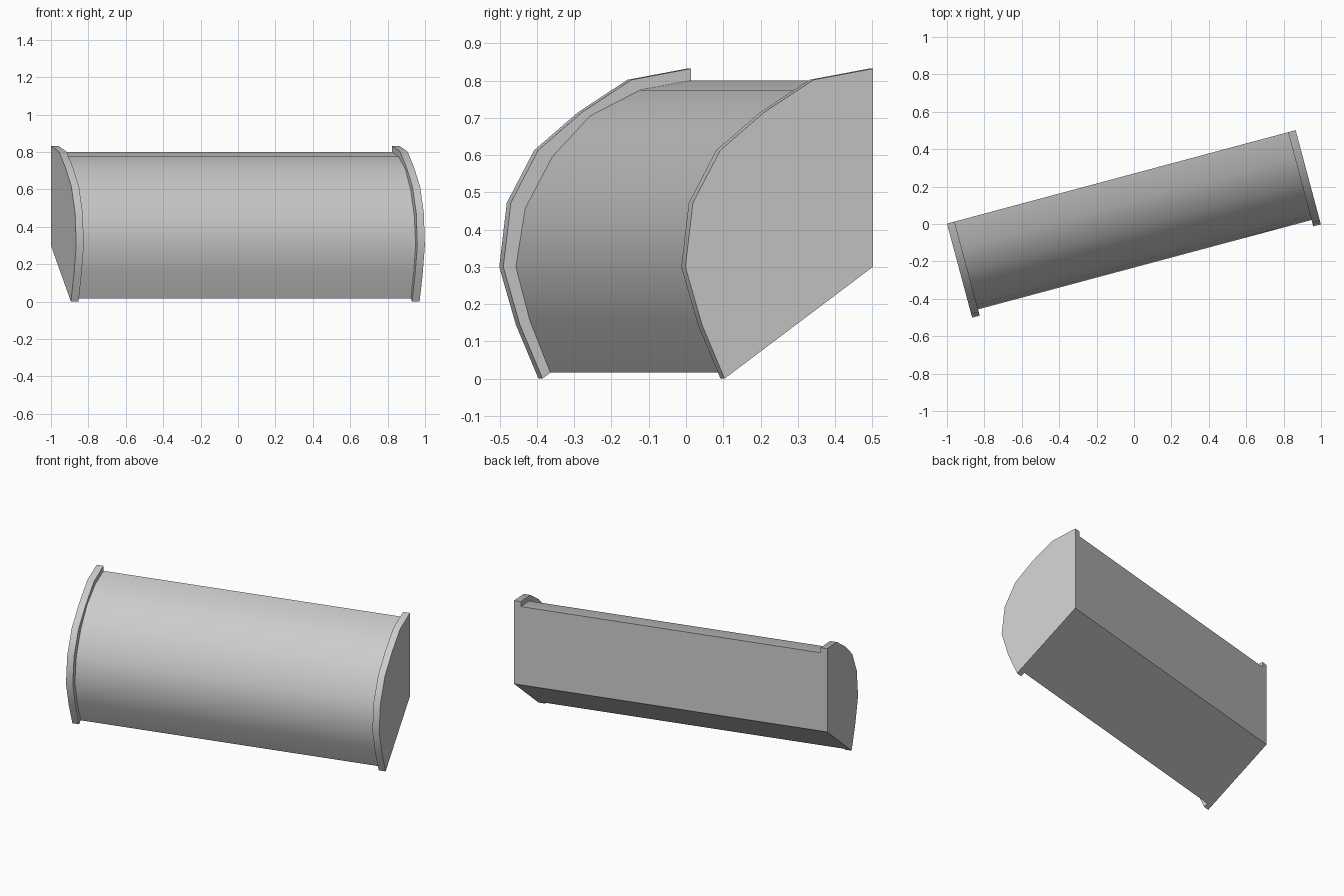
import bpy, bmesh, math
from mathutils import Matrix

cube = bpy.data.objects.get("Cube")
if cube:
    bpy.data.objects.remove(cube, do_unlink=True)

LENGTH, PLATE = 1.93, 0.042
PLACE = Matrix.Translation((-1, 0.002, 0)) @ Matrix.Rotation(math.radians(15), 4, 'Z')

grey = bpy.data.materials.new("light grey")
colour = (0.6, 0.6, 0.6, 1)
grey.use_nodes = True
grey.diffuse_color = colour
grey.node_tree.nodes["Principled BSDF"].inputs["Base Color"].default_value = colour


def extrude_section(name, section, start, end):
    """Solid from a (depth, height) section, swept along the length."""
    bm = bmesh.new()
    face = bm.faces.new([bm.verts.new((start, -d, z)) for d, z in section])
    swept = bmesh.ops.extrude_face_region(bm, geom=[face], use_keep_orig=True)
    moved = [v for v in swept["geom"] if isinstance(v, bmesh.types.BMVert)]
    bmesh.ops.translate(bm, vec=(end - start, 0, 0), verts=moved)
    bmesh.ops.recalc_face_normals(bm, faces=bm.faces)
    mesh = bpy.data.meshes.new(name)
    bm.to_mesh(mesh)
    bm.free()
    mesh.materials.append(grey)
    obj = bpy.data.objects.new(name, mesh)
    obj.matrix_world = PLACE
    bpy.context.collection.objects.link(obj)
    bpy.ops.object.select_all(action='DESELECT')
    obj.select_set(True)
    bpy.context.view_layer.objects.active = obj
    bpy.ops.object.shade_smooth_by_angle(angle=math.radians(35))


# Sections: upright back, sloping underside, curved front
back_foot = (0, 0.3)
hood = [back_foot, (0, 0.8), (0.14, 0.775), (0.28, 0.705), (0.385, 0.595),
        (0.46, 0.457), (0.486, 0.3), (0.447, 0.155), (0.39, 0.016)]
rim = [back_foot, (0, 0.832), (0.165, 0.802), (0.302, 0.715), (0.424, 0.613),
       (0.5, 0.472), (0.521, 0.3), (0.475, 0.145), (0.412, 0)]

# Curved body between the two end plates
extrude_section("curved_body", hood, PLATE, LENGTH - PLATE)

# End plates standing slightly proud of the body
extrude_section("right_end_plate", rim, 0, PLATE)
extrude_section("left_end_plate", rim, LENGTH - PLATE, LENGTH)
